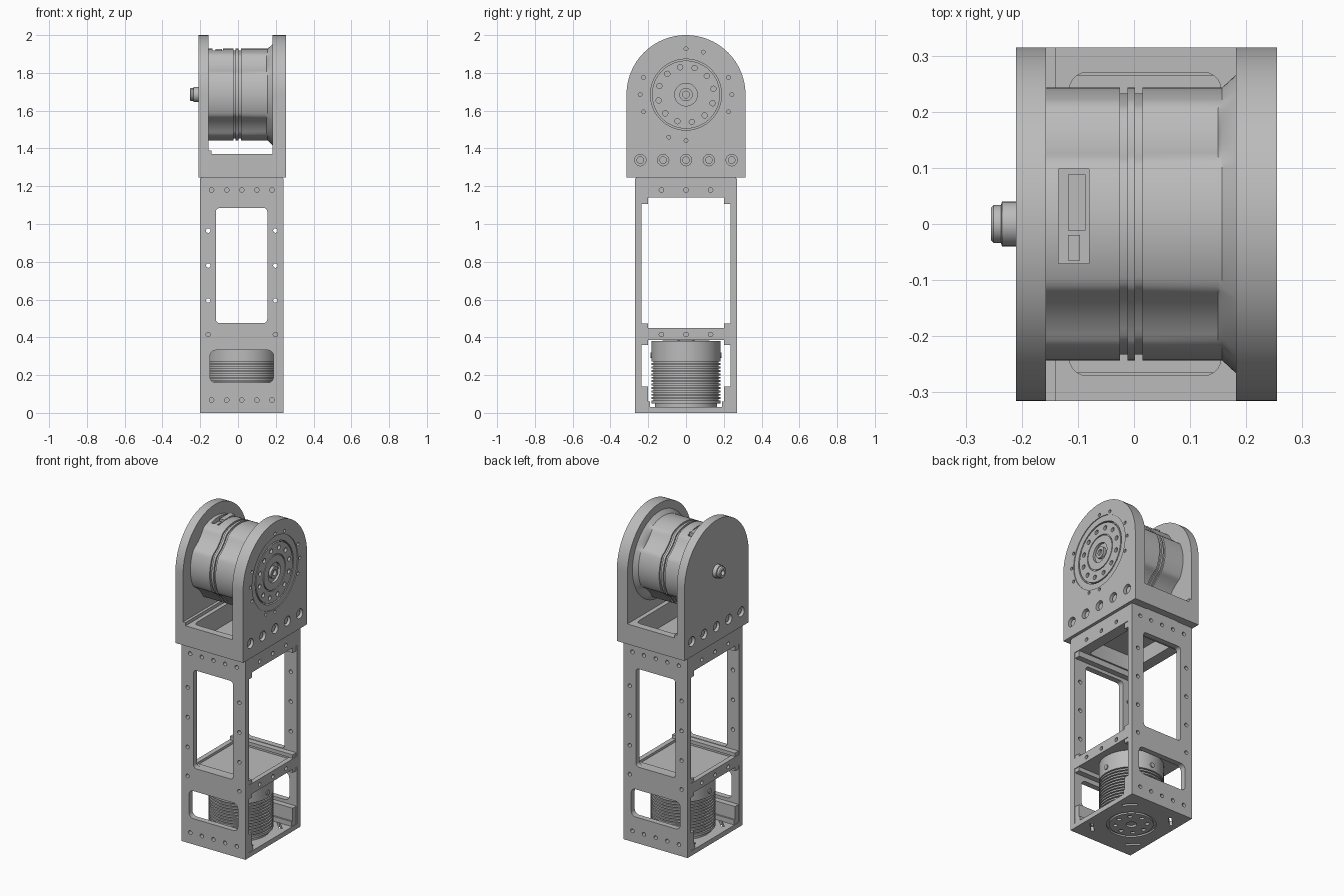
import bpy, bmesh
from math import sin, cos, pi, radians, atan2, degrees

cube = bpy.data.objects.get("Cube")
if cube:
    bpy.data.objects.remove(cube, do_unlink=True)

grey = bpy.data.materials.new("machined grey")
grey.use_nodes = True
COLOR = (0.5, 0.5, 0.5, 1)
grey.diffuse_color = COLOR
grey.node_tree.nodes["Principled BSDF"].inputs["Base Color"].default_value = COLOR

CX = 0.02        # middle of the lower frame in x
HUB = 1.685      # height of the joint axis
parts = []


def place(axis, u, v, w):
    return {"x": (w, u, v), "y": (u, w, v), "z": (u, v, w)}[axis]


def prism(bm, pts, axis, lo, hi):
    a, b = [[bm.verts.new(place(axis, u, v, w)) for u, v in pts] for w in (lo, hi)]
    bm.faces.new(a)
    bm.faces.new(b)
    for i in range(len(pts)):
        j = (i + 1) % len(pts)
        bm.faces.new((a[i], a[j], b[j], b[i]))


def rect(u0, u1, v0, v1, r=0.0):
    if r == 0:
        return [(u0, v0), (u1, v0), (u1, v1), (u0, v1)]
    centres = [(u1 - r, v1 - r), (u0 + r, v1 - r), (u0 + r, v0 + r), (u1 - r, v0 + r)]
    return [(cu + r * cos(t), cv + r * sin(t))
            for k, (cu, cv) in enumerate(centres)
            for t in [(k + i / 5) * pi / 2 for i in range(6)]]


def box(bm, x0, x1, y0, y1, z0, z1):
    prism(bm, rect(x0, x1, y0, y1), "z", z0, z1)


def disc(bm, axis, u, v, r, lo, hi, n=16):
    prism(bm, [(u + r * cos(2 * pi * i / n), v + r * sin(2 * pi * i / n)) for i in range(n)],
          axis, lo, hi)


def lathe(bm, profile, axis, u, v, n=64, closed=False):
    rings = []
    for r, w in profile:
        if r == 0:
            rings.append([bm.verts.new(place(axis, u, v, w))] * n)
        else:
            rings.append([bm.verts.new(place(axis, u + r * cos(2 * pi * i / n),
                                             v + r * sin(2 * pi * i / n), w)) for i in range(n)])
    pairs = list(zip(rings, rings[1:]))
    if closed:
        pairs.append((rings[-1], rings[0]))
    for a, b in pairs:
        for i in range(n):
            j = (i + 1) % n
            bm.faces.new(list(dict.fromkeys((a[i], a[j], b[j], b[i]))))


def to_object(name, bm):
    bmesh.ops.recalc_face_normals(bm, faces=bm.faces)
    mesh = bpy.data.meshes.new(name)
    bm.to_mesh(mesh)
    bm.free()
    ob = bpy.data.objects.new(name, mesh)
    bpy.context.scene.collection.objects.link(ob)
    return ob


def make(name, bm, cut=None):
    ob = to_object(name, bm)
    if cut:
        cutter = to_object("cutter", cut)
        mod = ob.modifiers.new("cut", "BOOLEAN")
        mod.object, mod.operation, mod.solver = cutter, "DIFFERENCE", "EXACT"
        graph = bpy.context.evaluated_depsgraph_get()
        mesh = bpy.data.meshes.new_from_object(ob.evaluated_get(graph))
        ob.modifiers.clear()
        ob.data = mesh
        bpy.data.objects.remove(cutter, do_unlink=True)
    ob.data.materials.clear()
    ob.data.materials.append(grey)
    parts.append(ob)
    return ob


# Front and back panels with windows and screw holes
for name, y0, y1 in (("front_panel", -0.27, -0.235), ("back_panel", 0.235, 0.27)):
    bm, cut = bmesh.new(), bmesh.new()
    box(bm, -0.2, 0.24, y0, y1, 0, 1.24)
    lo, hi = y0 - 0.01, y1 + 0.01
    prism(cut, rect(-0.117, 0.155, 0.475, 1.085, 0.02), "y", lo, hi)
    prism(cut, rect(-0.148, 0.188, 0.16, 0.332, 0.03), "y", lo, hi)
    holes = [(CX + 0.08 * i, z) for i in range(-2, 3) for z in (0.068, 1.18)]
    holes += [(CX + s * 0.178, z) for s in (-1, 1) for z in (0.415, 0.595, 0.78, 0.965)]
    for x, z in holes:
        disc(cut, "y", x, z, 0.012, lo, hi)
    make(name, bm, cut)

# Top frame, middle shelf and their side screw holes
for name, z0, z1, zh in (("top_frame", 1.14, 1.24, 1.18), ("middle_shelf", 0.385, 0.45, 0.415)):
    bm, cut = bmesh.new(), bmesh.new()
    box(bm, -0.2, 0.24, -0.235, 0.235, z0, z1)
    if name == "top_frame":
        prism(cut, rect(-0.13, 0.17, -0.19, 0.19, 0.02), "z", z0 - 0.01, z1 + 0.01)
    else:
        prism(cut, rect(-0.17, 0.21, -0.21, 0.21, 0.02), "z", 0.435, z1 + 0.01)
    for y in (-0.13, 0, 0.13):
        disc(cut, "x", y, zh, 0.012, -0.21, -0.18)
        disc(cut, "x", y, zh, 0.012, 0.22, 0.25)
    make(name, bm, cut)

# Corner rails running along the inside of both panels
bm = bmesh.new()
for s in (-1, 1):
    for y, z0, z1 in ((0.2, 1.105, 1.14), (0.2, 0.45, 0.472), (0.2, 0.36, 0.385),
                      (0.19, 0.03, 0.06), (0.2, 0.06, 0.14)):
        box(bm, -0.196, 0.236, min(s * y, s * 0.236), max(s * y, s * 0.236), z0, z1)
make("corner_rails", bm)

# Bottom plate with ring groove, screw circle and corner slots
bm, cut = bmesh.new(), bmesh.new()
box(bm, -0.2, 0.24, -0.235, 0.235, 0, 0.03)
lathe(cut, [(0.125, -0.01), (0.14, -0.01), (0.14, 0.01), (0.125, 0.01)], "z", CX, 0, closed=True)
for i in range(8):
    disc(cut, "z", CX + 0.09 * cos(i * pi / 4), 0.09 * sin(i * pi / 4), 0.013, -0.01, 0.012)
disc(cut, "z", CX, 0, 0.03, -0.01, 0.012)
for sx in (-1, 1):
    for sy in (-1, 1):
        cu, cv = CX + sx * 0.15, sy * 0.165
        pts = [(cu + (a - b) * sx, cv - (a + b) * sy)
               for a, b in rect(-0.03, 0.03, -0.006, 0.006)]
        prism(cut, pts, "z", -0.01, 0.04)
make("bottom_plate", bm, cut)

# Lower motor: finned drum
bm = bmesh.new()
profile = [(0, 0.028), (0.165, 0.028), (0.165, 0.05), (0.183, 0.05)]
for i in range(12):
    z = 0.065 + i * 0.018
    profile += [(0.183, z), (0.172, z), (0.172, z + 0.008), (0.183, z + 0.008)]
profile += [(0.183, 0.38), (0, 0.386)]
lathe(bm, profile, "z", CX, 0)
make("lower_motor", bm)
bm = bmesh.new()
for lo, hi in ((-0.189, -0.17), (0.17, 0.189)):
    disc(bm, "y", CX, 0.305, 0.015, lo, hi)
    disc(bm, "x", 0, 0.305, 0.015, CX + lo, CX + hi)
make("lower_motor_screws", bm)

# Bracket base between the two arched cheeks
bm, cut = bmesh.new(), bmesh.new()
box(bm, -0.157, 0.182, -0.315, 0.315, 1.245, 1.37)
prism(cut, rect(-0.115, 0.155, -0.27, 0.27, 0.03), "z", 1.23, 1.38)
make("bracket_base", bm, cut)
bm = bmesh.new()
box(bm, -0.158, -0.14, -0.315, 0.315, 1.365, 1.39)
make("bracket_ledge", bm)
bm = bmesh.new()
box(bm, -0.196, 0.236, -0.265, 0.265, 1.235, 1.25)
make("bracket_seam", bm)

# Arched cheeks with counterbored screws
arch = [(0.315 * cos(pi * i / 48), HUB + 0.315 * sin(pi * i / 48)) for i in range(49)]
arch += [(-0.315, 1.245), (0.315, 1.245)]
screws = bmesh.new()
for name, x0, x1, face, s in (("right_cheek", -0.21, -0.157, -0.21, -1),
                              ("left_cheek", 0.182, 0.255, 0.255, 1)):
    bm, cut = bmesh.new(), bmesh.new()
    prism(bm, arch, "x", x0, x1)
    for i in range(-2, 3):
        ends = sorted((face + s * 0.01, face - s * 0.03))
        disc(cut, "x", i * 0.121, 1.338, 0.03, *ends, 24)
        ends = sorted((face - s * 0.012, face - s * 0.035))
        lathe(screws, [(0, ends[0]), (0.02, ends[0]), (0.02, ends[1]), (0, ends[1])],
              "x", i * 0.121, 1.338, 16)
    if s == 1:
        # stepped seat for the output disc and its ring of small holes
        lathe(cut, [(0, 0.225), (0.188, 0.225), (0.188, 0.25), (0.225, 0.25),
                    (0.225, 0.27), (0, 0.27)], "x", 0, HUB, 96)
        for a in (0, 22, 68, 90, 158, 180, 202, 248, 270, 338):
            t = radians(a)
            disc(cut, "x", 0.243 * cos(t), HUB + 0.243 * sin(t), 0.01, 0.235, 0.27)
    make(name, bm, cut)
make("cheek_screws", screws)

# Output disc
bm, cut = bmesh.new(), bmesh.new()
lathe(bm, [(0, 0.22), (0.18, 0.22), (0.18, 0.25), (0.11, 0.25), (0.11, 0.243), (0.104, 0.243),
           (0.104, 0.25), (0.06, 0.25), (0.06, 0.235), (0.035, 0.235), (0.035, 0.252),
           (0.018, 0.252), (0.018, 0.235), (0, 0.235)], "x", 0, HUB, 96)
for i in range(12):
    t = (i + 0.4) * pi / 6
    disc(cut, "x", 0.148 * cos(t), HUB + 0.148 * sin(t), 0.014, 0.235, 0.27)
make("output_disc", bm, cut)

# Upper motor: grooved drum with four shallow hollows and a flared collar
bm, cut = bmesh.new(), bmesh.new()
R = 0.243
profile = [(0, -0.16), (R, -0.16)]
for x in (-0.025, 0.002):
    profile += [(R, x), (R - 0.01, x), (R - 0.01, x + 0.013), (R, x + 0.013)]
profile += [(R, 0.15), (R, 0.157), (0.268, 0.184), (0, 0.184)]
lathe(bm, profile, "x", 0, HUB, 120)
for v in bm.verts:
    if v.co.x < 0.155:
        off = abs(degrees(atan2(v.co.z - HUB, v.co.y)) % 90 - 45)
        if off < 16:
            k = 1 - 0.085 * cos(off / 16 * pi / 2) ** 0.7
            v.co.y *= k
            v.co.z = HUB + (v.co.z - HUB) * k
box(cut, -0.135, -0.08, -0.07, 0.098, 1.895, 1.95)
make("upper_motor", bm, cut)

# Socket block inside the motor pocket
bm = bmesh.new()
box(bm, -0.118, -0.086, -0.012, 0.088, 1.89, 1.926)
box(bm, -0.118, -0.096, -0.065, -0.02, 1.89, 1.915)
make("socket_block", bm)

# Cable knob on the outer cheek
bm = bmesh.new()
lathe(bm, [(0, -0.2), (0.04, -0.2), (0.04, -0.235), (0.034, -0.237), (0.034, -0.25),
           (0.029, -0.255), (0.016, -0.255), (0.016, -0.235), (0, -0.235)], "x", 0, HUB, 32)
make("cable_knob", bm)

# Smooth the round faces and keep the machined edges sharp
bpy.ops.object.select_all(action="DESELECT")
for ob in parts:
    ob.select_set(True)
bpy.context.view_layer.objects.active = parts[0]
bpy.ops.object.shade_smooth_by_angle(angle=radians(30))
